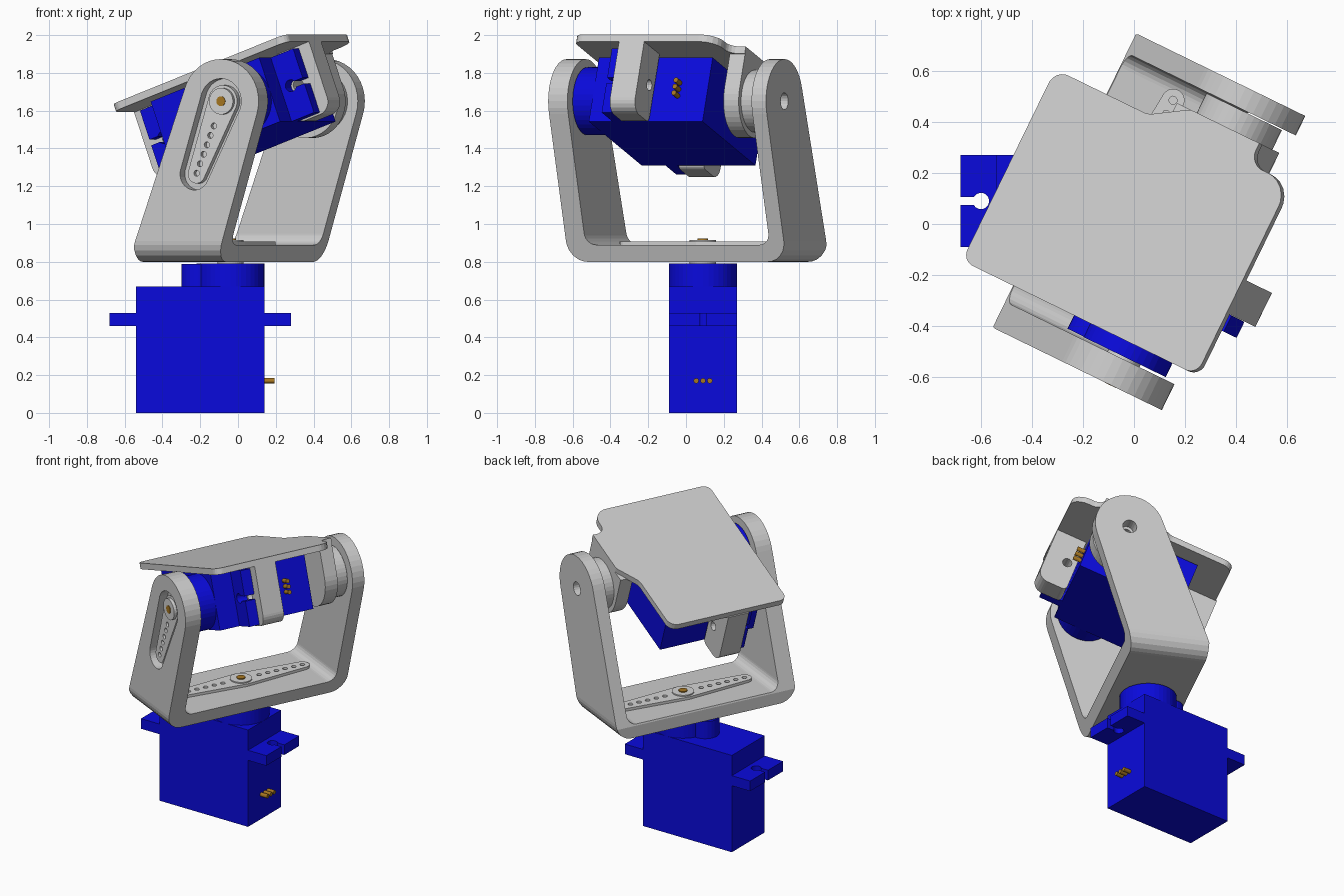
import bpy, bmesh
from math import radians, sin, cos, pi, tan
from mathutils import Matrix, Vector
from mathutils.geometry import convex_hull_2d

if "Cube" in bpy.data.objects:
    bpy.data.objects.remove(bpy.data.objects["Cube"])


def material(name, rgb):
    m = bpy.data.materials.new(name)
    m.diffuse_color = (*rgb, 1)
    m.use_nodes = True
    m.node_tree.nodes["Principled BSDF"].inputs["Base Color"].default_value = m.diffuse_color
    return m


GREY = material("bracket grey", (0.6, 0.6, 0.6))
PALE = material("horn grey", (0.66, 0.66, 0.66))
BLUE = material("servo blue", (0.003, 0.003, 0.72))
BRASS = material("brass", (0.38, 0.18, 0.015))

T = Matrix.Translation
SIDE = Matrix.Rotation(pi / 2, 4, 'X')          # outline in x-z, extruded towards -y
ACROSS = Matrix(((0, 0, 1, 0), (1, 0, 0, 0), (0, 1, 0, 0), (0, 0, 0, 1)))  # outline in y-z


# ---------- outline helpers ----------
def circle(x, y, r, n=32):
    return [(x + r * cos(2 * pi * i / n), y + r * sin(2 * pi * i / n)) for i in range(n)]


def hull(pts):
    return [pts[i] for i in convex_hull_2d([Vector(p) for p in pts])]


def rect(x0, x1, y0, y1):
    return [(x0, y0), (x1, y0), (x1, y1), (x0, y1)]


def rounded(corners, n=6):
    out = []
    for i, (x, y, r) in enumerate(corners):
        c = Vector((x, y))
        if r == 0:
            out.append((x, y))
            continue
        a = (Vector(corners[i - 1][:2]) - c).normalized()
        b = (Vector(corners[(i + 1) % len(corners)][:2]) - c).normalized()
        half = a.angle(b) / 2
        p, q = c + a * r / tan(half), c + b * r / tan(half)
        o = c + (a + b).normalized() * r / sin(half)
        for k in range(n + 1):
            d = (p - o).lerp(q - o, k / n).normalized() * r
            out.append(tuple(o + d))
    return out


def prism(name, outlines, lo, hi, mat, frame):
    bm = bmesh.new()
    for pts in outlines:
        f = bm.faces.new([bm.verts.new((x, y, lo)) for x, y in pts])
        top = bmesh.ops.extrude_face_region(bm, geom=[f])["geom"]
        bmesh.ops.translate(bm, vec=(0, 0, hi - lo),
                            verts=[v for v in top if isinstance(v, bmesh.types.BMVert)])
    bmesh.ops.recalc_face_normals(bm, faces=bm.faces)
    me = bpy.data.meshes.new(name)
    bm.to_mesh(me)
    bm.free()
    me.materials.append(mat)
    ob = bpy.data.objects.new(name, me)
    bpy.context.collection.objects.link(ob)
    ob.matrix_world = frame
    return ob


def boolean(ob, outlines, lo, hi, frame, op='DIFFERENCE'):
    cutter = prism("cutter", outlines, lo, hi, ob.data.materials[0], frame)
    cutter.hide_render = True
    mod = ob.modifiers.new("cut", 'BOOLEAN')
    mod.operation, mod.solver, mod.object = op, 'EXACT', cutter
    bpy.context.view_layer.update()
    bpy.context.view_layer.objects.active = ob
    bpy.ops.object.modifier_apply(modifier=mod.name)
    bpy.data.objects.remove(cutter)


# ---------- servo, shaft on local z ----------
def servo(tag, frame):
    prism(tag + "_servo_body", [rect(-.5, .18, -.18, .18)], 0, .67, BLUE, frame)
    prism(tag + "_servo_gear_dome", [circle(0, 0, .18, 40)], .66, .79, BLUE, frame)
    prism(tag + "_servo_small_dome", [circle(-.17, 0, .09, 24)], .66, .788, BLUE, frame)
    # mounting ears with keyhole slots
    key = [(.24 + .032 * cos(a), .032 * sin(a))
           for a in [radians(-30 - 300 * i / 16) for i in range(17)]]
    ear = [(.16, -.18), (.32, -.18), (.32, -.016)] + key + [(.32, .016), (.32, .18), (.16, .18)]
    prism(tag + "_servo_ears", [ear, [(-.32 - x, y) for x, y in ear]], .46, .53, BLUE, frame)
    # three wire stubs leaving the end face
    wires = frame @ T((0, 0, .17)) @ ACROSS
    prism(tag + "_servo_wires", [circle(y, 0, .014, 12) for y in (-.036, 0, .036)],
          .17, .232, BRASS, wires)


PAN = Matrix.Rotation(radians(-26), 4, 'Z')
AXLE = (.195, 1.65)
PIVOT = T((AXLE[0], 0, AXLE[1]))
TILT = PAN @ PIVOT @ Matrix.Rotation(radians(-20), 4, 'Y')

servo("pan", T((-.04, .09, 0)))
servo("tilt", TILT @ T((0, .305, 0)) @ SIDE)

# ---------- leaning U-shaped yoke ----------
u_profile = rounded([(-.608, 2, 0), (-.608, .8, .11), (.675, .8, .11), (.675, 2, 0),
                     (.59, 2, 0), (.59, .89, .06), (-.495, .89, .06), (-.495, 2, 0)])
yoke = prism("yoke", [u_profile], -.6, .8, GREY, PAN @ ACROSS)
arm = hull(circle(*AXLE, .223, 40) + [(-.32, .8), (-.32, .88), (.17, .8)])
boolean(yoke, [arm], -1, 1, PAN @ SIDE, 'INTERSECT')

# recess for the tilt horn and pivot hole in the rear arm
tip = (AXLE[0] - .155, AXLE[1] - .385)
boolean(yoke, [hull(circle(*AXLE, .12) + circle(*tip, .085))], .55, .7, PAN @ SIDE)
boolean(yoke, [circle(*AXLE, .045, 20)], -.8, -.54, PAN @ SIDE)

# ---------- tilt horn on the front arm ----------
tilt_horn = prism("tilt_horn", [hull(circle(*AXLE, .085) + circle(*tip, .05))],
                  .53, .585, PALE, PAN @ SIDE)
boolean(tilt_horn, [circle(AXLE[0] - .155 * t, AXLE[1] - .385 * t, .016, 12)
                    for t in (.34, .47, .6, .73, .86, .99)], .56, .7, PAN @ SIDE)
prism("tilt_horn_hub", [circle(*AXLE, .07)], .48, .605, PALE, PAN @ SIDE)
prism("tilt_horn_screw", [circle(*AXLE, .026, 16)], .5, .609, BRASS, PAN @ SIDE)

# ---------- double pan horn on the yoke floor ----------
HORN = PAN @ T((-.075, .063, 0))
pan_horn = prism("pan_horn", [hull(circle(0, 0, .085) + circle(0, .44, .045) + circle(0, -.44, .045))],
                 .87, .908, PALE, HORN)
boolean(pan_horn, [circle(0, s * (.13 + .062 * i), .016, 12) for i in range(6) for s in (-1, 1)],
        .892, 1, HORN)
prism("pan_horn_hub", [circle(0, 0, .07)], .77, .916, PALE, HORN)
prism("pan_horn_screw", [circle(0, 0, .028, 16)], .8, .922, BRASS, HORN)

# ---------- tilting platform ----------
platform = rounded([(-.70, -.425, .05), (.388, -.425, .05), (.388, .41, .10), (.20, .41, .06),
                    (.20, .50, 0), (-.12, .50, .04), (-.27, .41, .08), (-.70, .41, .06)])
prism("platform", [platform], .195, .235, GREY, TILT)

# legs that carry the servo ears
leg = rounded([(.19, .2, 0), (.19, -.19, .03), (.388, -.19, .07), (.388, .2, 0)])
for name, flip in (("right_leg", 1), ("left_leg", -1)):
    place = (lambda pts: [(-.16 + flip * (x + .16), y) for x, y in pts])
    ob = prism(name, [place(leg)], .006, .154, GREY, TILT @ SIDE)
    boolean(ob, [place(circle(.25, 0, .03, 16))], -.1, .3, TILT @ SIDE)

# rear pivot wall and boss
prism("pivot_wall", [hull(circle(0, 0, .195, 40) + [(-.195, .2), (.195, .2)])],
      -.50, -.41, GREY, TILT @ SIDE)
boss = prism("pivot_boss", [circle(0, 0, .165, 40)], -.585, -.5, GREY, TILT @ SIDE)
boolean(boss, [circle(0, 0, .03, 16)], -.7, -.54, TILT @ SIDE)
